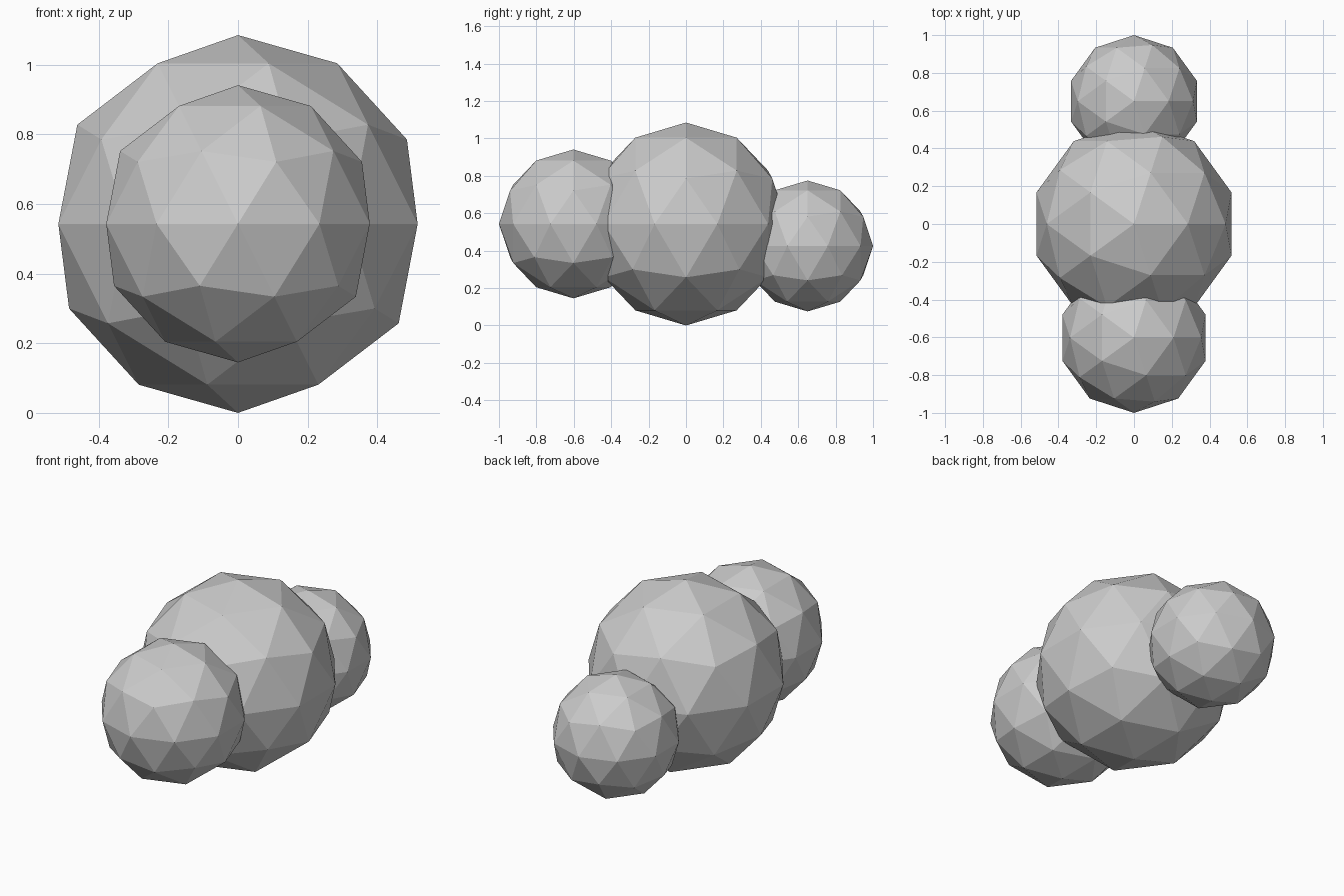
import bpy

if "Cube" in bpy.data.objects:
    bpy.data.objects.remove(bpy.data.objects["Cube"])


def ball(name, radius, y, z):
    """Flat-faced, 80-sided icosphere."""
    bpy.ops.mesh.primitive_ico_sphere_add(subdivisions=2, radius=radius, location=(0, y, z))
    obj = bpy.context.object
    obj.name = name
    bpy.ops.object.shade_flat()
    return obj


# Large middle ball, resting on the ground
ball("body", 0.5425, 0.0, 0.5425)
# Medium ball at the front, level with the body
ball("front_ball", 0.398, -0.602, 0.543)
# Small ball at the back, slightly lower
ball("back_ball", 0.35, 0.65, 0.425)
